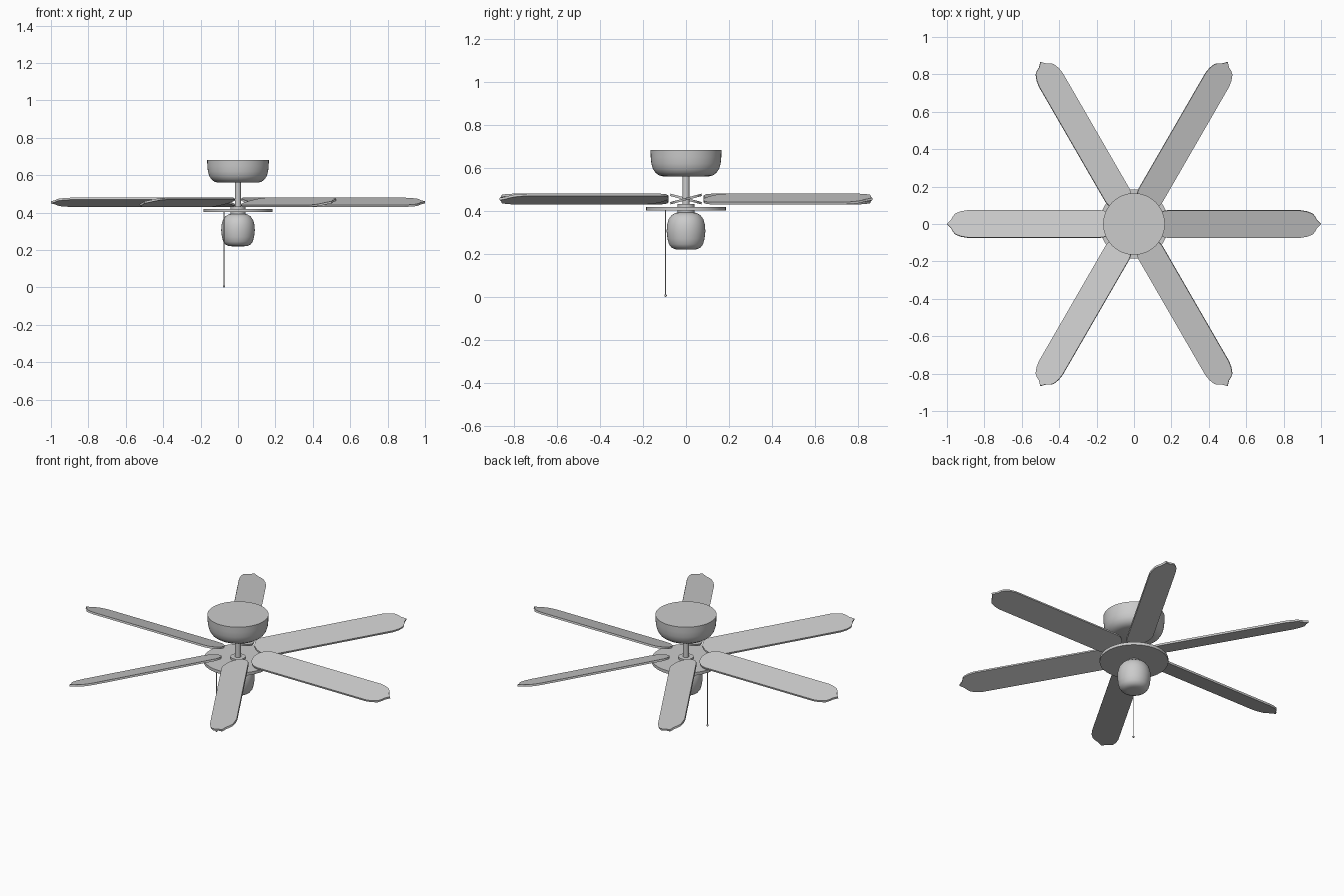
import bpy, bmesh
from math import sin, cos, pi, radians
from mathutils import Matrix

cube = bpy.data.objects.get("Cube")
if cube:
    bpy.data.objects.remove(cube)

grey = bpy.data.materials.new("light_grey")
grey.use_nodes = True
colour = (0.6, 0.6, 0.6, 1)
grey.diffuse_color = colour
grey.node_tree.nodes["Principled BSDF"].inputs["Base Color"].default_value = colour


def finish(name, bm, smooth=True):
    bmesh.ops.recalc_face_normals(bm, faces=bm.faces)
    mesh = bpy.data.meshes.new(name)
    bm.to_mesh(mesh)
    bm.free()
    mesh.materials.append(grey)
    obj = bpy.data.objects.new(name, mesh)
    bpy.context.collection.objects.link(obj)
    if smooth:
        bpy.ops.object.select_all(action='DESELECT')
        obj.select_set(True)
        bpy.context.view_layer.objects.active = obj
        bpy.ops.object.shade_smooth_by_angle(angle=radians(35))
    return obj


def turned(name, profile, x=0, y=0, sides=48):
    """Closed solid of revolution from (radius, height) points."""
    bm = bmesh.new()
    rings = [[bm.verts.new((x + r * cos(2 * pi * i / sides),
                            y + r * sin(2 * pi * i / sides), z))
              for i in range(sides)] for r, z in profile]
    for a, b in zip(rings, rings[1:]):
        for i in range(sides):
            j = (i + 1) % sides
            bm.faces.new((a[i], a[j], b[j], b[i]))
    bm.faces.new(rings[0])
    bm.faces.new(rings[-1])
    return finish(name, bm)


# Ceiling mount, rod, hub and motor plate
turned("ceiling_canopy", [(0.105, 0.56), (0.125, 0.565), (0.142, 0.577), (0.154, 0.595),
                          (0.161, 0.62), (0.164, 0.65), (0.165, 0.682)])
turned("down_rod", [(0.016, 0.415), (0.016, 0.565)], sides=24)
turned("rod_collar", [(0.04, 0.415), (0.04, 0.432)], sides=32)
turned("motor_plate", [(0.185, 0.402), (0.185, 0.419)])

# Lamp globe and its neck
turned("lamp_neck", [(0.04, 0.375), (0.04, 0.405)], sides=32)
turned("lamp_globe", [(0.035, 0.22), (0.052, 0.222), (0.068, 0.23), (0.079, 0.245),
                      (0.086, 0.27), (0.09, 0.305), (0.088, 0.335), (0.081, 0.36),
                      (0.068, 0.379), (0.05, 0.39), (0.035, 0.393)])

# Pull chain with end bead
turned("pull_chain", [(0.002, 0.008), (0.002, 0.405)], -0.075, -0.095, 8)
bm = bmesh.new()
bmesh.ops.create_uvsphere(bm, u_segments=12, v_segments=8, radius=0.006,
                          matrix=Matrix.Translation((-0.075, -0.095, 0.006)))
finish("chain_bead", bm)

# Blades: rounded root, straight sides, pointed ogee tip
HALF, ROOT, THICK = 0.075, 0.105, 0.011
side = [(ROOT + HALF * (1 - cos(t * pi / 12)), HALF * sin(t * pi / 12)) for t in range(1, 7)]
side += [(0.89, HALF), (0.925, 0.069), (0.955, 0.057), (0.968, 0.042), (0.978, 0.022)]
outline = [(ROOT, 0)] + side + [(1.0, 0)] + [(x, -y) for x, y in reversed(side)]
for n in range(6):
    bm = bmesh.new()
    face = bm.faces.new([bm.verts.new((x, y, -THICK / 2)) for x, y in outline])
    top = bmesh.ops.extrude_face_region(bm, geom=[face])["geom"]
    bmesh.ops.translate(bm, vec=(0, 0, THICK),
                        verts=[v for v in top if isinstance(v, bmesh.types.BMVert)])
    pose = (Matrix.Rotation(n * pi / 3, 4, 'Z') @ Matrix.Translation((0, 0, 0.455))
            @ Matrix.Rotation(radians(15), 4, 'X'))
    bmesh.ops.transform(bm, matrix=pose, verts=bm.verts)
    finish("blade_%d" % (n + 1), bm, smooth=False)
